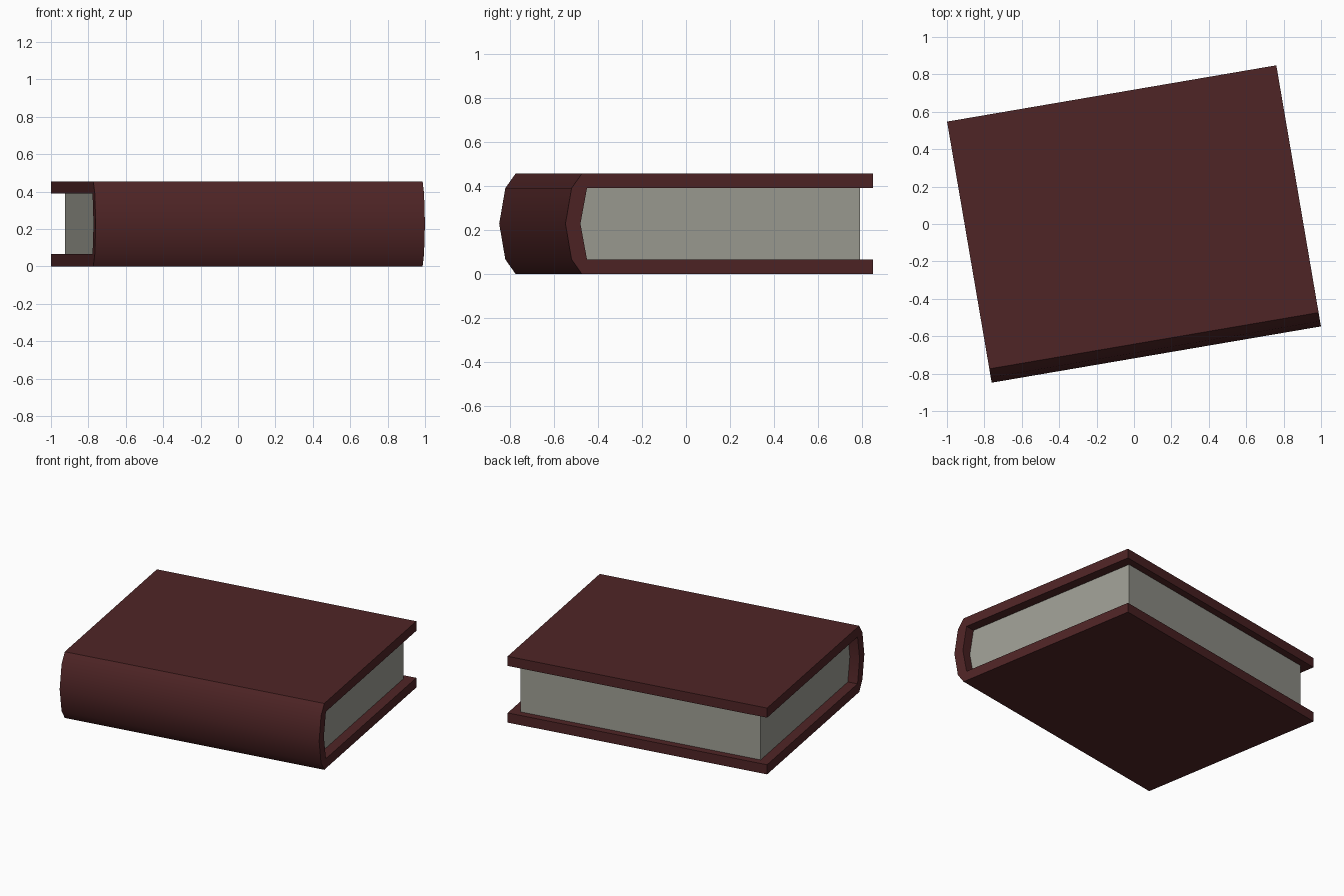
import bpy, bmesh, math

if "Cube" in bpy.data.objects:
    bpy.data.objects.remove(bpy.data.objects["Cube"])

ANGLE = math.radians(9.7)   # the book lies slightly turned
H, T = 0.455, 0.066         # total height, cover thickness
HALF_W, HALF_D = 0.893, 0.708


def material(name, rgb):
    m = bpy.data.materials.new(name)
    m.diffuse_color = (*rgb, 1)
    m.use_nodes = True
    m.node_tree.nodes["Principled BSDF"].inputs["Base Color"].default_value = m.diffuse_color
    return m


def extrude_profile(name, profile, half_w, mat):
    """Extrude a (y, z) outline along the book's length."""
    bm = bmesh.new()
    face = bm.faces.new([bm.verts.new((-half_w, y, z)) for y, z in profile])
    out = bmesh.ops.extrude_face_region(bm, geom=[face])
    moved = [g for g in out["geom"] if isinstance(g, bmesh.types.BMVert)]
    bmesh.ops.translate(bm, verts=moved, vec=(2 * half_w, 0, 0))
    bmesh.ops.recalc_face_normals(bm, faces=bm.faces)
    mesh = bpy.data.meshes.new(name)
    bm.to_mesh(mesh)
    bm.free()
    mesh.materials.append(mat)
    ob = bpy.data.objects.new(name, mesh)
    bpy.context.collection.objects.link(ob)
    ob.rotation_euler.z = ANGLE
    bpy.ops.object.select_all(action='DESELECT')
    ob.select_set(True)
    bpy.context.view_layer.objects.active = ob
    bpy.ops.object.shade_smooth_by_angle(angle=math.radians(30))
    return ob


leather = material("dark_red_leather", (0.078, 0.018, 0.019))
paper = material("grey_paper", (0.34, 0.34, 0.295))

# Rounded spine outlines
outer = [(-0.633, H), (-0.680, H - T), (-HALF_D, H / 2), (-0.680, T), (-0.633, 0)]
inner = [(-0.609, T), (-0.639, H / 2), (-0.609, H - T)]

# Cover: both boards and the spine as one C-shaped section
extrude_profile("cover", [(HALF_D, H)] + outer + [(HALF_D, 0), (HALF_D, T)]
                + inner + [(HALF_D, H - T)], HALF_W, leather)

# Page block, set back from the cover edges
extrude_profile("pages", inner + [(0.660, H - T), (0.660, T)], 0.826, paper)
